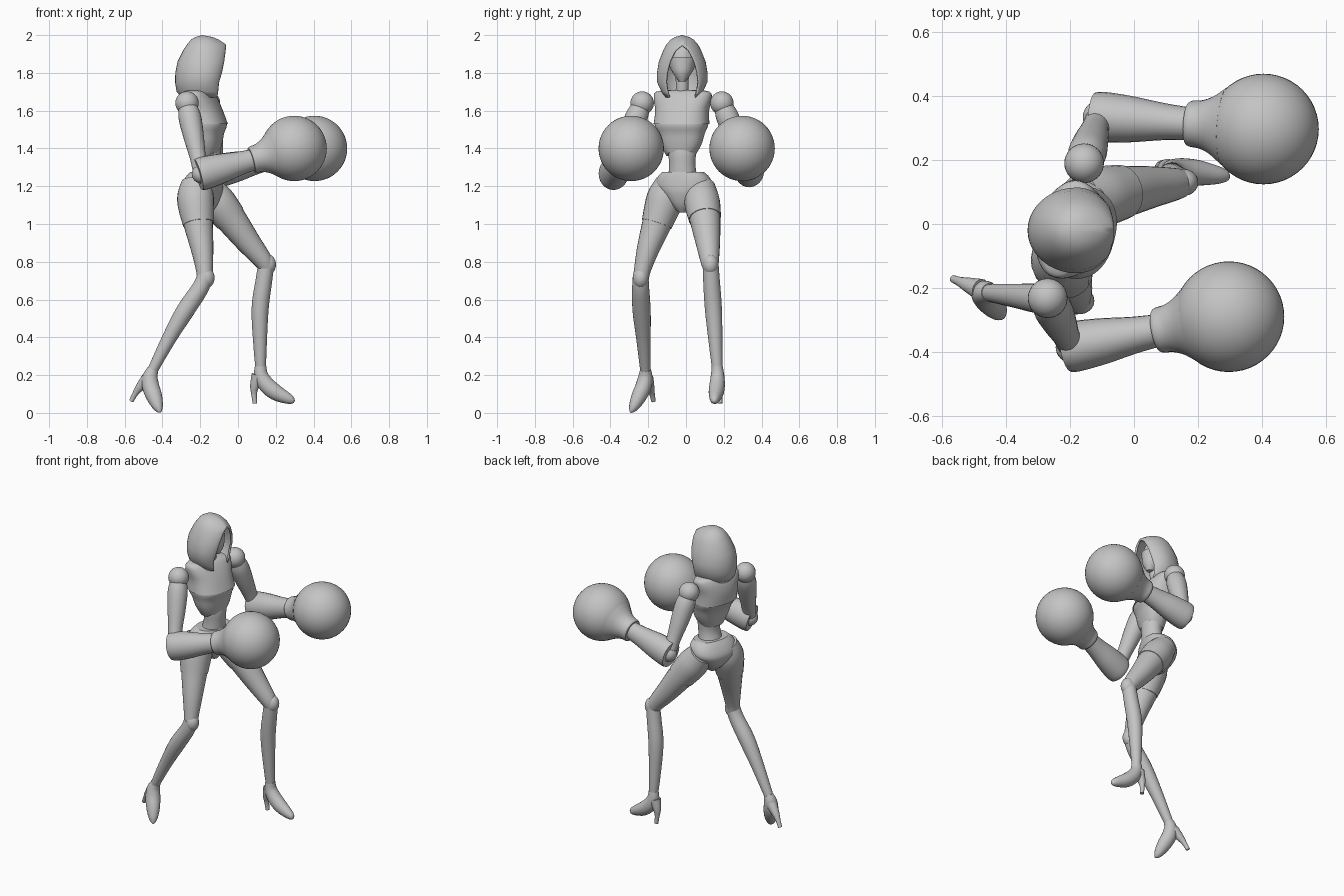
import bpy
import bmesh
from math import sin, cos, pi, radians
from mathutils import Vector, Matrix

default_cube = bpy.data.objects.get("Cube")
if default_cube:
    bpy.data.objects.remove(default_cube, do_unlink=True)

# One flat colour for everything
grey = bpy.data.materials.new("plain_grey")
grey.use_nodes = True
colour = (0.55, 0.55, 0.55, 1)
grey.diffuse_color = colour
grey.node_tree.nodes["Principled BSDF"].inputs["Base Color"].default_value = colour


def finish(name, bm, angle=40):
    """Turn a bmesh into a smooth shaded, named object."""
    bmesh.ops.remove_doubles(bm, verts=bm.verts, dist=0.0005)
    bmesh.ops.recalc_face_normals(bm, faces=bm.faces)
    mesh = bpy.data.meshes.new(name)
    bm.to_mesh(mesh)
    bm.free()
    mesh.materials.append(grey)
    obj = bpy.data.objects.new(name, mesh)
    bpy.context.collection.objects.link(obj)
    bpy.ops.object.select_all(action="DESELECT")
    obj.select_set(True)
    bpy.context.view_layer.objects.active = obj
    bpy.ops.object.shade_smooth_by_angle(angle=radians(angle))
    return obj


def bridge(bm, rings, closed=True, caps=True):
    """Skin a list of equally long vertex rings."""
    rings = [[bm.verts.new(p) for p in ring] for ring in rings]
    count = len(rings[0])
    for low, high in zip(rings, rings[1:]):
        for i in range(count if closed else count - 1):
            j = (i + 1) % count
            bm.faces.new((low[i], low[j], high[j], high[i]))
    if caps:
        bm.faces.new(rings[0])
        bm.faces.new(rings[-1])


def spline(rows, steps=4):
    """Smoothly interpolate rows of numbers."""
    rows = [Vector(row) for row in rows]
    padded = [rows[0]] + rows + [rows[-1]]
    out = []
    for a, b, c, d in zip(padded, padded[1:], padded[2:], padded[3:]):
        for k in range(steps):
            t = k / steps
            m, n = (c - a) / 2, (d - b) / 2
            out.append(b + m * t + (3 * (c - b) - 2 * m - n) * t ** 2
                       + (2 * (b - c) + m + n) * t ** 3)
    return out + [rows[-1]]


def tube(name, stations, flat=1.0, sides=24, steps=4):
    """Limb through (x, y, z, radius); flat scales the radius along y."""
    rows = spline(stations, steps)
    points = [Vector(row[:3]) for row in rows]
    rings = []
    for i, (p, row) in enumerate(zip(points, rows)):
        along = (points[min(i + 1, len(rows) - 1)] - points[max(i - 1, 0)]).normalized()
        side = Vector((0, 1, 0))
        side = (side - along * side.dot(along)).normalized()
        other = along.cross(side)
        turns = [2 * pi * k / sides for k in range(sides)]
        rings.append([p + row[3] * (side * flat * cos(a) + other * sin(a)) for a in turns])
    bm = bmesh.new()
    bridge(bm, rings)
    return finish(name, bm)


def stack(name, centre, yaw, rows, arch=0.0, grow=0.0, power=0.85, steps=3):
    """Body block from level rings of (z, forward shift, depth, half width)."""
    turn = Matrix.Rotation(radians(yaw), 3, "Z")
    rings = []
    for i, (z, shift, depth, width) in enumerate(spline(rows, steps)):
        ring = []
        for k in range(40):
            c, s = cos(2 * pi * k / 40), sin(2 * pi * k / 40)
            lift = arch * max(0, c) ** 4 if i == 0 else 0
            x = abs(c) ** power * (1 if c > 0 else -1) * (depth + grow) + shift
            y = abs(s) ** power * (1 if s > 0 else -1) * (width + grow)
            ring.append(turn @ Vector((x, y, z + lift)) + Vector((*centre, 0)))
        rings.append(ring)
    bm = bmesh.new()
    bridge(bm, rings)
    return finish(name, bm)


def ball(name, centre, size, segments=32):
    bm = bmesh.new()
    bmesh.ops.create_uvsphere(bm, u_segments=segments, v_segments=segments // 2, radius=1)
    size = size if isinstance(size, tuple) else (size,) * 3
    bmesh.ops.transform(bm, verts=bm.verts,
                        matrix=Matrix.Translation(centre) @ Matrix.Diagonal((*size, 1)))
    return finish(name, bm)


# Hood: half sections mirrored, rows of (z, back, front, half width, half opening)
hood_rows = [(1.67, -.30, -.11, .09, .07), (1.7, -.325, -.105, .11, .08),
             (1.75, -.333, -.1, .133, .085), (1.8, -.332, -.085, .134, .08),
             (1.86, -.32, -.073, .124, .065), (1.92, -.29, -.065, .1, .035),
             (1.95, -.27, -.063, .084, 0), (1.975, -.25, -.1, .062, 0),
             (1.99, -.225, -.135, .038, 0), (2, -.19, -.19, 0, 0)]
arcs = []
for z, back, front, wide, gap in hood_rows:
    middle = min(-.18, front) if wide else -.19
    half = []
    for k in range(10):
        t = k / 10
        half.append((middle + (front - middle) * (1 - t ** 1.4),
                     gap + (wide - gap) * sin(t * pi / 2)))
    for k in range(11):
        a = k / 10 * pi / 2
        half.append((middle + (back - middle) * sin(a), wide * cos(a)))
    whole = half + [(x, -y) for x, y in reversed(half[:-1])]
    arcs.append([Vector((x, y - .02, z)) for x, y in whole])
bm = bmesh.new()
bridge(bm, arcs, closed=False, caps=False)
hood = finish("hood", bm)
shell = hood.modifiers.new("cloth", "SOLIDIFY")
shell.thickness = 0.012
shell.offset = -1

# Head, mask and neck
neck_centre = (-.185, -.02)
stack("head", neck_centre, 0, [(1.77, .03, .03, .025), (1.82, .01, .07, .062),
                               (1.88, 0, .08, .073), (1.94, -.01, .07, .06),
                               (1.965, -.01, .03, .03)], power=1)
stack("face_mask", neck_centre, 0, [(1.755, .045, .02, .018), (1.8, .03, .055, .05),
                                    (1.85, .015, .073, .068), (1.885, .01, .078, .076)], power=1)
tube("neck", [(-.2, -.02, 1.66, .04), (-.185, -.02, 1.72, .034), (-.18, -.02, 1.82, .036)])

# Torso
chest_centre, chest_yaw = (-.195, -.02), -15
chest = [(1.36, .03, .06, .075), (1.42, .03, .076, .11), (1.48, .025, .092, .127),
         (1.53, .015, .117, .142), (1.6, 0, .105, .138), (1.66, -.01, .085, .15),
         (1.7, -.015, .06, .14), (1.71, -.02, .04, .05)]
stack("bodice", chest_centre, chest_yaw, chest, arch=.045)
stack("short_jacket", chest_centre, chest_yaw, chest[3:], grow=.005)
stack("waist", (-.155, -.02), -12, [(1.2, -.02, .08, .09), (1.26, -.01, .068, .076),
                                    (1.32, 0, .06, .07), (1.38, 0, .062, .075),
                                    (1.45, -.01, .06, .08)], power=1)
stack("pelvis", (-.19, -.01), -17, [(1.06, .02, .03, .02), (1.1, .01, .07, .06),
                                    (1.16, 0, .1, .12), (1.2, 0, .103, .15),
                                    (1.245, .01, .09, .142), (1.275, .02, .075, .112)])


# Arms ending in big round fists
def arm(side, shoulder, elbow, fist):
    shoulder, elbow, fist = Vector(shoulder), Vector(elbow), Vector(fist)
    ball(side + "_shoulder", shoulder, .062)
    ball(side + "_elbow", elbow, .05)
    ball(side + "_fist", fist, .173, 48)

    def run(start, end, pairs):
        return [(*start.lerp(end, t), r) for t, r in pairs]

    tube(side + "_upper_arm", run(shoulder, elbow, [(.06, .05), (.2, .06), (.45, .055),
                                                    (.75, .043), (1, .04)]))
    tube(side + "_forearm", run(elbow, fist, [(-.03, .084), (.03, .088), (.2, .08),
                                              (.4, .064), (.58, .055)]), flat=.9)
    tube(side + "_cuff", run(elbow, fist, [(.54, .066), (.56, .072), (.62, .076),
                                           (.69, .092), (.77, .124)]))


arm("left", (-.156, .19, 1.64), (-.11, .335, 1.28), (.405, .297, 1.4))
arm("right", (-.27, -.232, 1.64), (-.195, -.385, 1.265), (.297, -.29, 1.4))


# Legs with knee joints and high heeled boots
def leg(side, thigh, shin, foot, heel):
    tube(side + "_thigh", thigh)
    tube(side + "_hip_panel", [(*s[:3], s[3] + .004) for s in thigh[:3]])
    x, y, z, r = thigh[-1]
    ball(side + "_knee", (x + .005, y, z + .015), (.046, .042, .055))
    tube(side + "_shin", shin)
    tube(side + "_boot", foot, flat=.95)
    tube(side + "_heel", heel, sides=16)


leg("left",
    [(-.17, .08, 1.2, .07), (-.11, .085, 1.12, .09), (-.04, .1, 1.03, .082),
     (.05, .115, .91, .066), (.13, .125, .81, .05), (.15, .13, .77, .042)],
    [(.15, .13, .79, .042), (.137, .135, .7, .044), (.117, .145, .55, .045),
     (.117, .158, .35, .035), (.12, .165, .24, .028)],
    [(.12, .165, .25, .03), (.122, .167, .2, .037), (.15, .165, .15, .043),
     (.2, .16, .108, .042), (.26, .153, .078, .03), (.29, .15, .065, .018), (.3, .15, .062, .004)],
    [(.105, .17, .2, .034), (.088, .175, .14, .024), (.085, .178, .1, .015), (.09, .18, .05, .012)])
leg("right",
    [(-.22, -.08, 1.22, .075), (-.225, -.112, 1.13, .094), (-.21, -.155, 1, .078),
     (-.19, -.2, .87, .06), (-.178, -.23, .76, .045), (-.175, -.24, .7, .041)],
    [(-.173, -.24, .73, .041), (-.2, -.24, .66, .045), (-.28, -.235, .54, .048),
     (-.367, -.225, .39, .038), (-.455, -.215, .22, .027)],
    [(-.45, -.214, .23, .03), (-.465, -.215, .19, .04), (-.462, -.225, .14, .045),
     (-.443, -.25, .085, .042), (-.425, -.275, .035, .029), (-.415, -.288, .01, .014),
     (-.412, -.29, .002, .004)],
    [(-.48, -.205, .18, .034), (-.52, -.19, .135, .023), (-.545, -.18, .1, .015),
     (-.565, -.172, .062, .012)])
